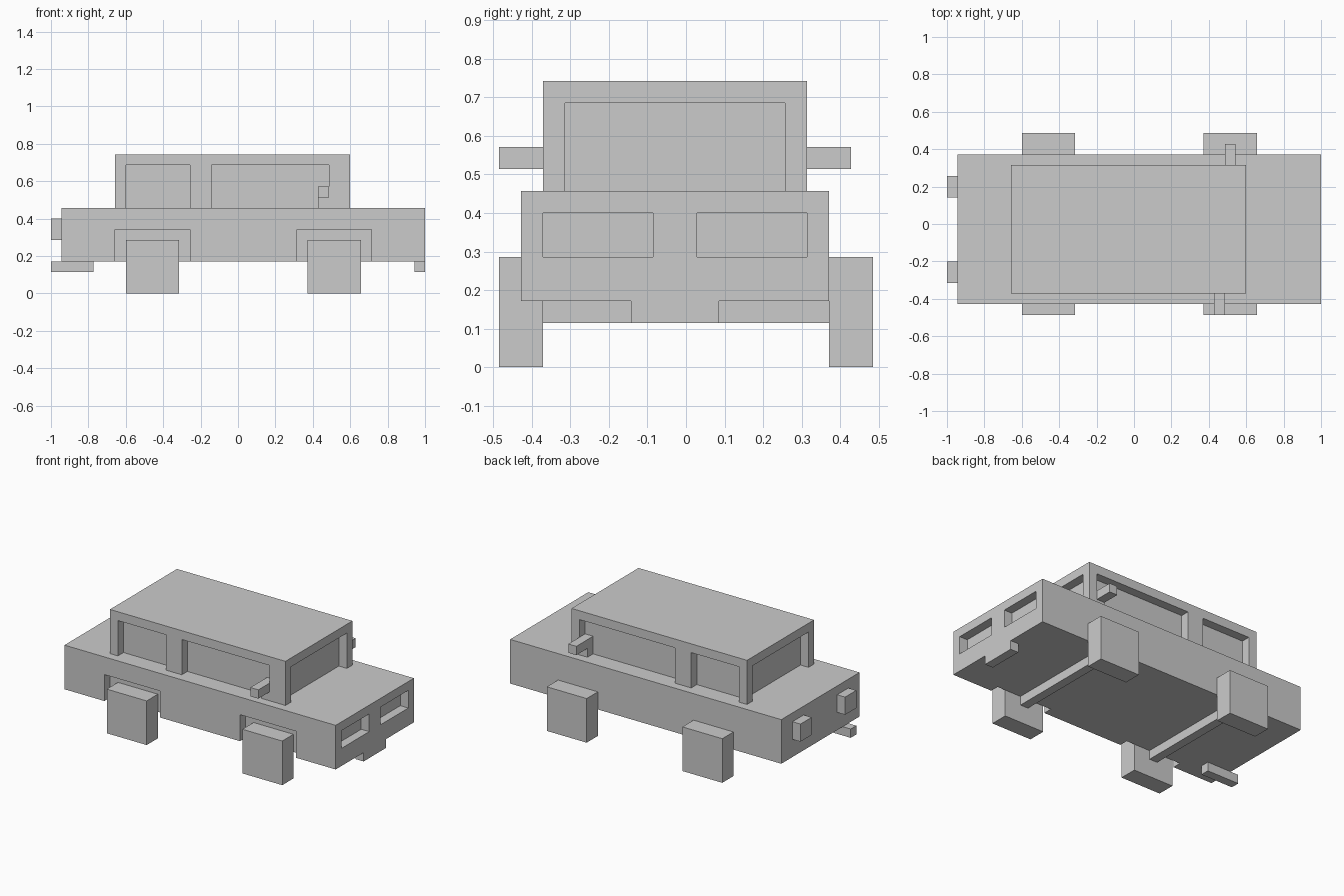
import bpy
import bmesh

if "Cube" in bpy.data.objects:
    bpy.data.objects.remove(bpy.data.objects["Cube"])

U = 1 / 35  # everything sits on a regular block grid of this size


def box(name, x, y, z):
    """Box from (min, max) ranges given in grid units."""
    bm = bmesh.new()
    bmesh.ops.create_cube(bm, size=1)
    for v in bm.verts:
        for i, (lo, hi) in enumerate((x, y, z)):
            v.co[i] = (hi if v.co[i] > 0 else lo) * U
    mesh = bpy.data.meshes.new(name)
    bm.to_mesh(mesh)
    bm.free()
    ob = bpy.data.objects.new(name, mesh)
    bpy.context.collection.objects.link(ob)
    return ob


def cut(target, x, y, z):
    """Cut a box-shaped recess out of the target."""
    cutter = box(target.name + "_cutter", x, y, z)
    cutter.hide_render = True
    cutter.hide_viewport = True
    cutter.display_type = 'WIRE'
    mod = target.modifiers.new("recess", 'BOOLEAN')
    mod.operation = 'DIFFERENCE'
    mod.solver = 'EXACT'
    mod.object = cutter


# Lower body with wheel arches (near side only) and headlight recesses
body = box("body", (-33, 35), (-15, 13), (6, 16))
for x in ((-23, -9), (11, 25)):
    cut(body, x, (-18, -13), (3, 12))
for y in ((-13, -3), (1, 11)):
    cut(body, (33, 38), y, (10, 14))

# Cabin with recessed windows
cabin = box("cabin", (-23, 21), (-13, 11), (16, 26))
WIN_Z = (13, 24)
cut(cabin, (19, 24), (-11, 9), WIN_Z)       # windscreen
cut(cabin, (-26, -21), (-11, 9), WIN_Z)     # rear window
for y, front_end in (((-16, -11), 17), ((9, 14), 19)):
    cut(cabin, (-21, -9), y, WIN_Z)         # rear side window
    cut(cabin, (-5, front_end), y, WIN_Z)   # front side window

# Side mirrors with their mounting blocks in the window corners
for side, x, arm, block in (("right", (15, 17), (-17, -13), (-13, -11)),
                            ("left", (17, 19), (11, 15), (9, 11))):
    box(side + "_mirror", x, arm, (18, 20))
    box(side + "_mirror_mount", x, block, (16, 20))

# Wheels and axles
for end, cx in (("front", 18), ("rear", -16)):
    box(end + "_axle", (cx - 1, cx + 1), (-13, 13), (4, 6))
    for side, y in (("right", (-17, -13)), ("left", (13, 17))):
        box(f"{end}_{side}_wheel", (cx - 5, cx + 5), y, (0, 10))

# Tail lights, exhaust and front bumper
box("right_tail_light", (-35, -33), (-11, -7), (10, 14))
box("left_tail_light", (-35, -33), (5, 9), (10, 14))
box("exhaust_pipe", (-35, -27), (-11, -9), (4, 6))
box("front_bumper", (33, 35), (-5, 3), (4, 6))
